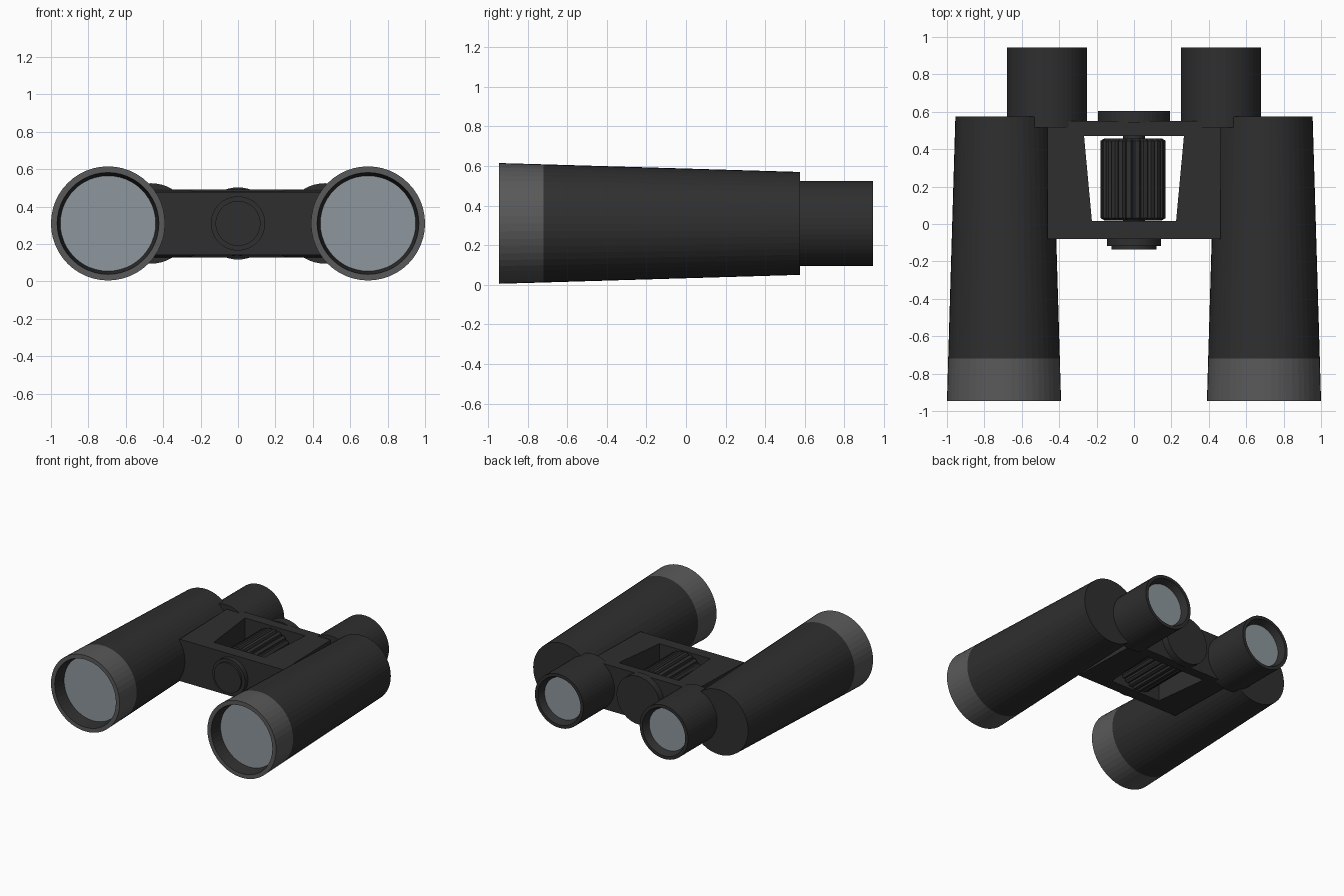
import bpy, bmesh, math

if "Cube" in bpy.data.objects:
    bpy.data.objects.remove(bpy.data.objects["Cube"])

ZC = 0.31          # height of all optical axes
SIDES = 48


def material(name, rgb):
    m = bpy.data.materials.new(name)
    m.diffuse_color = (*rgb, 1)
    m.use_nodes = True
    m.node_tree.nodes["Principled BSDF"].inputs["Base Color"].default_value = m.diffuse_color
    return m


BLACK = material("dark_rubber", (0.028, 0.028, 0.028))
GREY = material("grey_band", (0.1, 0.1, 0.1))
GLASS = material("glass", (0.27, 0.31, 0.34))


def finish(bm, name, mat):
    bmesh.ops.recalc_face_normals(bm, faces=bm.faces)
    me = bpy.data.meshes.new(name)
    bm.to_mesh(me)
    bm.free()
    ob = bpy.data.objects.new(name, me)
    bpy.context.collection.objects.link(ob)
    me.materials.append(mat)
    return ob


def lathe(name, profile, mat, cx=0.0, cap_start=False, cap_end=False, sides=SIDES, rib=0.0):
    """Turn (radius, y) points around an axis parallel to y; rib pulls in paired vertices."""
    bm = bmesh.new()
    rings = []
    for r, y in profile:
        ring = []
        for i in range(sides):
            a = 2 * math.pi * i / sides
            rr = r - (rib if i % 4 == 0 else 0)
            ring.append(bm.verts.new((cx + rr * math.cos(a), y, ZC + rr * math.sin(a))))
        rings.append(ring)
    for p, q in zip(rings, rings[1:]):
        for i in range(sides):
            j = (i + 1) % sides
            bm.faces.new((p[i], p[j], q[j], q[i]))
    if cap_start:
        bm.faces.new(rings[0])
    if cap_end:
        bm.faces.new(rings[-1])
    return finish(bm, name, mat)


def disc(name, r, y, cx):
    bm = bmesh.new()
    bm.faces.new([bm.verts.new((cx + r * math.cos(2 * math.pi * i / SIDES), y,
                                ZC + r * math.sin(2 * math.pi * i / SIDES)))
                  for i in range(SIDES)])
    ob = finish(bm, name, GLASS)
    # face the glass outwards
    if ob.data.polygons[0].normal.y * y < 0:
        ob.data.flip_normals()
    return ob


for side, s in (("left", -1), ("right", 1)):
    bx, ex = s * 0.695, s * 0.465
    # tapered barrel, front band and recessed objective
    lathe(f"{side}_barrel", [(0.26, 0.575), (0.2985, -0.72)], BLACK, bx, cap_start=True)
    lathe(f"{side}_front_band", [(0.2985, -0.72), (0.305, -0.945), (0.272, -0.945)], GREY, bx)
    lathe(f"{side}_inner_wall", [(0.272, -0.945), (0.255, -0.85)], BLACK, bx)
    disc(f"{side}_objective_lens", 0.256, -0.85, bx)
    # eyepiece with recessed lens
    lathe(f"{side}_eyepiece", [(0.215, 0.515), (0.215, 0.945), (0.19, 0.945), (0.168, 0.89)],
          BLACK, ex, cap_start=True)
    disc(f"{side}_eyepiece_lens", 0.169, 0.89, ex)

# bridge: slightly tapered block with a trapezoid window right through it
bm = bmesh.new()
outer = [(-0.462, -0.08), (0.462, -0.08), (0.462, 0.55), (-0.462, 0.55)]
inner = [(-0.225, 0.015), (0.225, 0.015), (0.267, 0.47), (-0.267, 0.47)]


def half_height(y):
    return 0.168 + 0.014 * (y + 0.08) / 0.63


loops = [[bm.verts.new((x, y, ZC + d * half_height(y))) for x, y in pts]
         for pts, d in ((outer, -1), (outer, 1), (inner, 1), (inner, -1))]
for k in range(4):
    a, b = loops[k], loops[(k + 1) % 4]
    for i in range(4):
        j = (i + 1) % 4
        bm.faces.new((a[i], a[j], b[j], b[i]))
finish(bm, "bridge", BLACK)

# ribbed focus wheel on its shaft
lathe("focus_wheel", [(0.155, 0.02), (0.175, 0.032), (0.175, 0.445), (0.155, 0.457)],
      BLACK, -0.005, True, True, sides=96, rib=0.014)
lathe("focus_shaft", [(0.06, 0.0), (0.06, 0.48)], BLACK, 0, True, True, sides=24)

# end caps of the focus axis
lathe("rear_cap", [(0.193, 0.54), (0.193, 0.605)], BLACK, 0, True, True)
lathe("front_cap", [(0.145, -0.07), (0.145, -0.118), (0.12, -0.118), (0.12, -0.135)],
      BLACK, 0, True, True)
